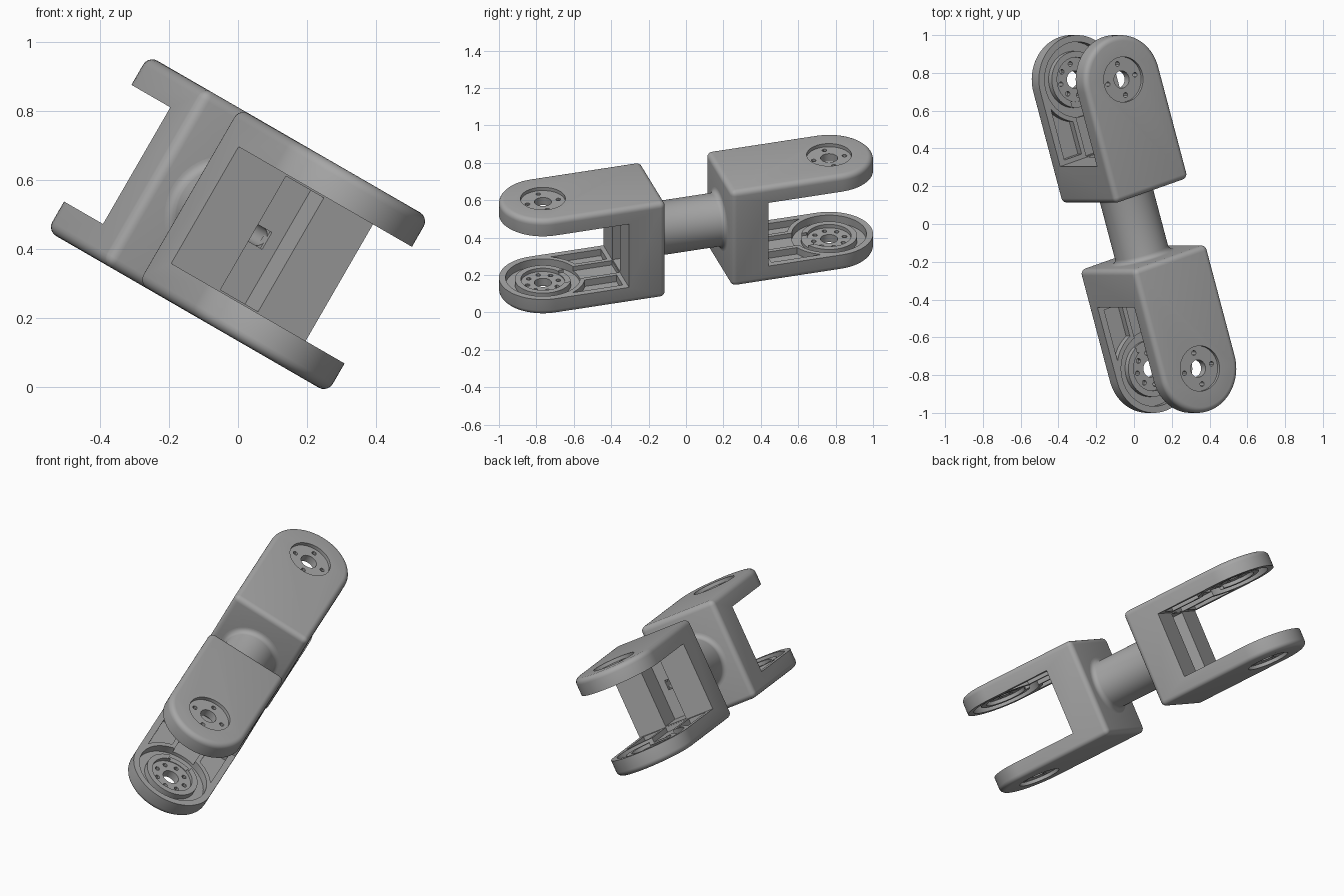
import bpy, bmesh
from math import pi, sin, cos, radians, sqrt
from mathutils import Matrix, Vector

if "Cube" in bpy.data.objects:
    bpy.data.objects.remove(bpy.data.objects["Cube"])

grey = bpy.data.materials.new("plain grey")
grey.use_nodes = True
colour = (0.38, 0.38, 0.38, 1)
grey.diffuse_color = colour
grey.node_tree.nodes["Principled BSDF"].inputs["Base Color"].default_value = colour

# Local axes: x across the arms, y along the link, z along the pin
PLACE = (Matrix.Translation((0, 0, 0.4725)) @ Matrix.Rotation(radians(30), 4, 'Y')
         @ Matrix.Rotation(radians(17), 4, 'Z'))
HALF_W, HALF_H, GAP = 0.235, 0.293, 0.195
BACK, SLOT, PIN = 0.183, 0.39, 0.80


def prism(bm, outline, z0, z1):
    """Extrude a flat outline from z0 to z1."""
    face = bm.faces.new([bm.verts.new((x, y, z0)) for x, y in outline])
    top = bmesh.ops.extrude_face_region(bm, geom=[face])["geom"]
    for v in top:
        if isinstance(v, bmesh.types.BMVert):
            v.co.z = z1


def box(bm, x0, x1, y0, y1, z0, z1):
    prism(bm, [(x0, y0), (x1, y0), (x1, y1), (x0, y1)], z0, z1)


def disc(bm, x, y, r, z0, z1, n=48):
    prism(bm, [(x + r * cos(2 * pi * i / n), y + r * sin(2 * pi * i / n))
               for i in range(n)], z0, z1)


def lathe(bm, profile, centre=(0, 0, 0), n=48):
    """Spin a closed (radius, height) profile around z."""
    rings = [[bm.verts.new(Vector((r * cos(2 * pi * i / n), r * sin(2 * pi * i / n), z))
                           + Vector(centre)) for r, z in profile] for i in range(n)]
    m = len(profile)
    for i in range(n):
        a, b = rings[i], rings[(i + 1) % n]
        for k in range(m):
            bm.faces.new((a[k], b[k], b[(k + 1) % m], a[(k + 1) % m]))


def make(name, bm):
    bmesh.ops.recalc_face_normals(bm, faces=bm.faces)
    mesh = bpy.data.meshes.new(name)
    bm.to_mesh(mesh)
    bm.free()
    ob = bpy.data.objects.new(name, mesh)
    bpy.context.collection.objects.link(ob)
    mesh.materials.append(grey)
    return ob


def bake(ob):
    """Apply all modifiers."""
    dg = bpy.context.evaluated_depsgraph_get()
    mesh = bpy.data.meshes.new_from_object(ob.evaluated_get(dg))
    ob.modifiers.clear()
    ob.data = mesh


def cut(ob, bm):
    tool = make("cutter", bm)
    tool.hide_render = True
    mod = ob.modifiers.new("cut", 'BOOLEAN')
    mod.operation, mod.solver, mod.object = 'DIFFERENCE', 'EXACT', tool
    bake(ob)
    bpy.data.objects.remove(tool)


def finish(ob, matrix):
    ob.matrix_world = matrix
    bpy.ops.object.select_all(action='DESELECT')
    ob.select_set(True)
    bpy.context.view_layer.objects.active = ob
    bpy.ops.object.shade_smooth_by_angle(angle=radians(30))


# Clevis block: round-ended outline with softened outer edges
bm = bmesh.new()
arc = [(HALF_W * cos(pi * i / 40), PIN + HALF_W * sin(pi * i / 40)) for i in range(41)]
prism(bm, [(-HALF_W, BACK), (HALF_W, BACK)] + arc, -HALF_H, HALF_H)
clevis = make("back_clevis", bm)
bev = clevis.modifiers.new("soft", 'BEVEL')
bev.width, bev.segments, bev.limit_method, bev.angle_limit = 0.03, 5, 'ANGLE', radians(40)
bake(clevis)

# Gap between the arms
bm = bmesh.new()
box(bm, -0.4, 0.4, SLOT, 1.3, -GAP, GAP)
cut(clevis, bm)

# Cable groove in the web, then the opening into the shaft
bm = bmesh.new()
box(bm, -0.066, 0.066, SLOT - 0.15, SLOT + 0.1, -GAP + 0.005, GAP - 0.005)
cut(clevis, bm)
bm = bmesh.new()
box(bm, -0.028, 0.028, BACK - 0.05, SLOT - 0.1, -0.028, 0.028)
cut(clevis, bm)

# Ring grooves, side pockets and outer bearing recesses
bm = bmesh.new()
for s in (1, -1):
    lathe(bm, [(0.15, s * 0.15), (0.2, s * 0.15), (0.2, s * 0.24), (0.15, s * 0.24)], (0, PIN, 0))
    disc(bm, 0, PIN, 0.12, s * (HALF_H - 0.02), s * 0.35)
    for side in (1, -1):
        xs = [0.2 - 0.11 * i / 8 for i in range(9)]
        curve = [(side * x, PIN - sqrt(0.225 ** 2 - x * x)) for x in xs]
        prism(bm, [(side * 0.09, 0.415), (side * 0.2, 0.415)] + curve, s * 0.15, s * 0.235)
cut(clevis, bm)

# Lowered hub face, hub recess and the channel leading to it
for radius, depth in ((0.165, 0.205), (0.118, 0.226)):
    bm = bmesh.new()
    for s in (1, -1):
        disc(bm, 0, PIN, radius, s * 0.14, s * depth)
    cut(clevis, bm)
bm = bmesh.new()
for s in (1, -1):
    box(bm, -0.066, 0.066, SLOT + 0.004, PIN - 0.105, s * 0.13, s * 0.222)
cut(clevis, bm)

# Pin hole, eight inner and four outer bolt holes per arm
bm = bmesh.new()
disc(bm, 0, PIN, 0.046, -0.4, 0.4, 32)
for s in (1, -1):
    for k in range(8):
        a = k * pi / 4
        x, y = 0.086 * cos(a), PIN + 0.086 * sin(a)
        outer = 0.35 if k % 2 == 0 else 0.25
        disc(bm, x, y, 0.013, s * 0.16, s * outer, 12)
cut(clevis, bm)

# Matching clevis on the other end
front = bpy.data.objects.new("front_clevis", clevis.data.copy())
bpy.context.collection.objects.link(front)
finish(clevis, PLACE)
finish(front, PLACE @ Matrix.Rotation(pi, 4, 'Z'))

# Hollow shaft with flared ends
R, F = 0.145, 0.028
flare = [(R + F - F * sin(t * pi / 12), BACK - F + F * cos(t * pi / 12)) for t in range(7)]
bm = bmesh.new()
profile = [(0.03, 0.22), (R + F, 0.22)] + flare
lathe(bm, profile + [(r, -z) for r, z in reversed(profile)], n=64)
shaft = make("shaft", bm)
finish(shaft, PLACE @ Matrix.Rotation(-pi / 2, 4, 'X'))
